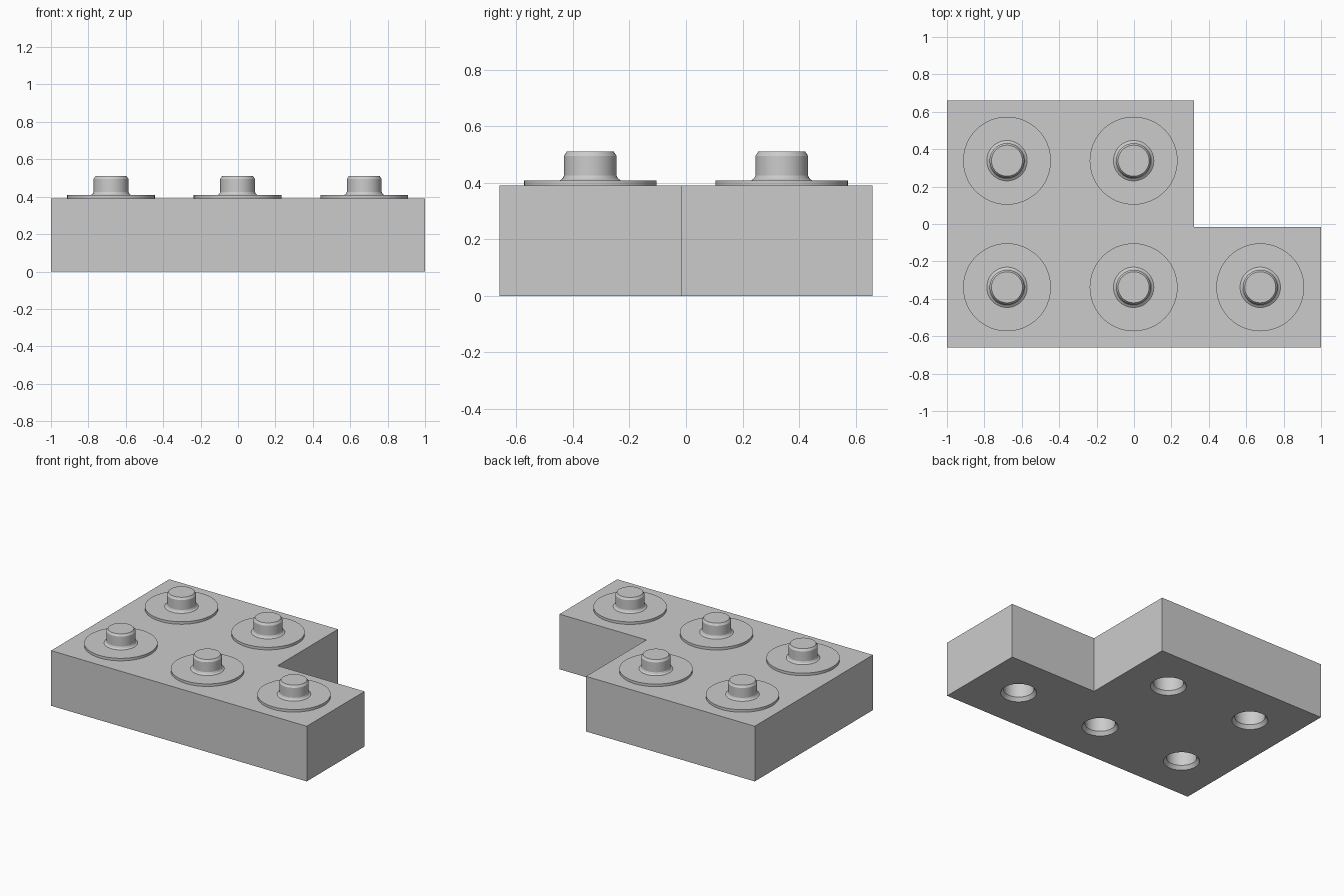
import bpy, bmesh, math
from mathutils import Matrix, Vector

cube = bpy.data.objects.get("Cube")
if cube:
    bpy.data.objects.remove(cube, do_unlink=True)

SIDES = 48
TOP = 0.39
PITCH = 0.677
CENTRES = [(i * PITCH - 0.002, j * PITCH) for i, j in
           ((-1, -0.5), (0, -0.5), (1, -0.5), (-1, 0.5), (0, 0.5))]

grey = bpy.data.materials.new("light grey")
grey.use_nodes = True
grey.diffuse_color = (0.6, 0.6, 0.6, 1)
grey.node_tree.nodes["Principled BSDF"].inputs["Base Color"].default_value = (0.6, 0.6, 0.6, 1)


def finish(name, bm):
    """Turn a bmesh into a grey object with crisp edges."""
    bmesh.ops.recalc_face_normals(bm, faces=bm.faces)
    mesh = bpy.data.meshes.new(name)
    bm.to_mesh(mesh)
    bm.free()
    mesh.materials.append(grey)
    obj = bpy.data.objects.new(name, mesh)
    bpy.context.collection.objects.link(obj)
    return obj


def smooth(obj):
    bpy.ops.object.select_all(action="DESELECT")
    obj.select_set(True)
    bpy.context.view_layer.objects.active = obj
    bpy.ops.object.shade_smooth_by_angle(angle=math.radians(25))


def lathe(bm, profile, x, y):
    """Closed round solid from (radius, height) points."""
    rings = [[bm.verts.new((x + r * math.cos(a), y + r * math.sin(a), z))
              for a in (math.tau * k / SIDES for k in range(SIDES))]
             for r, z in profile]
    for low, high in zip(rings, rings[1:]):
        for k in range(SIDES):
            n = (k + 1) % SIDES
            bm.faces.new((low[k], low[n], high[n], high[k]))
    bm.faces.new(rings[0][::-1])
    bm.faces.new(rings[-1])


# L-shaped body
bm = bmesh.new()
outline = [(-1, -0.66), (1, -0.66), (1, -0.015), (0.32, -0.015), (0.32, 0.66), (-1, 0.66)]
base = bm.faces.new([bm.verts.new((x, y, 0)) for x, y in outline])
raised = bmesh.ops.extrude_face_region(bm, geom=[base], use_keep_orig=True)["geom"]
bmesh.ops.translate(bm, vec=(0, 0, TOP),
                    verts=[v for v in raised if isinstance(v, bmesh.types.BMVert)])
body = finish("body", bm)

# Chamfered sockets cut into the underside
bm = bmesh.new()
for x, y in CENTRES:
    lathe(bm, [(0.13, -0.02), (0.115, 0), (0.097, 0.025), (0.097, 0.16)], x, y)
cutter = finish("socket_cutter", bm)
cutter.hide_render = True
cut = body.modifiers.new("sockets", "BOOLEAN")
cut.operation = "DIFFERENCE"
cut.solver = "EXACT"
cut.object = cutter
bpy.context.view_layer.objects.active = body
bpy.ops.object.modifier_apply(modifier=cut.name)
bpy.data.objects.remove(cutter, do_unlink=True)
smooth(body)

# Studs with a wide flange, flared foot and bevelled tip
stud_profile = [(0.235, TOP), (0.235, 0.408), (0.108, 0.408), (0.098, 0.415),
                (0.093, 0.425), (0.093, 0.495), (0.083, 0.51)]
for number, (x, y) in enumerate(CENTRES, 1):
    bm = bmesh.new()
    lathe(bm, stud_profile, x, y)
    smooth(finish(f"stud_{number}", bm))
